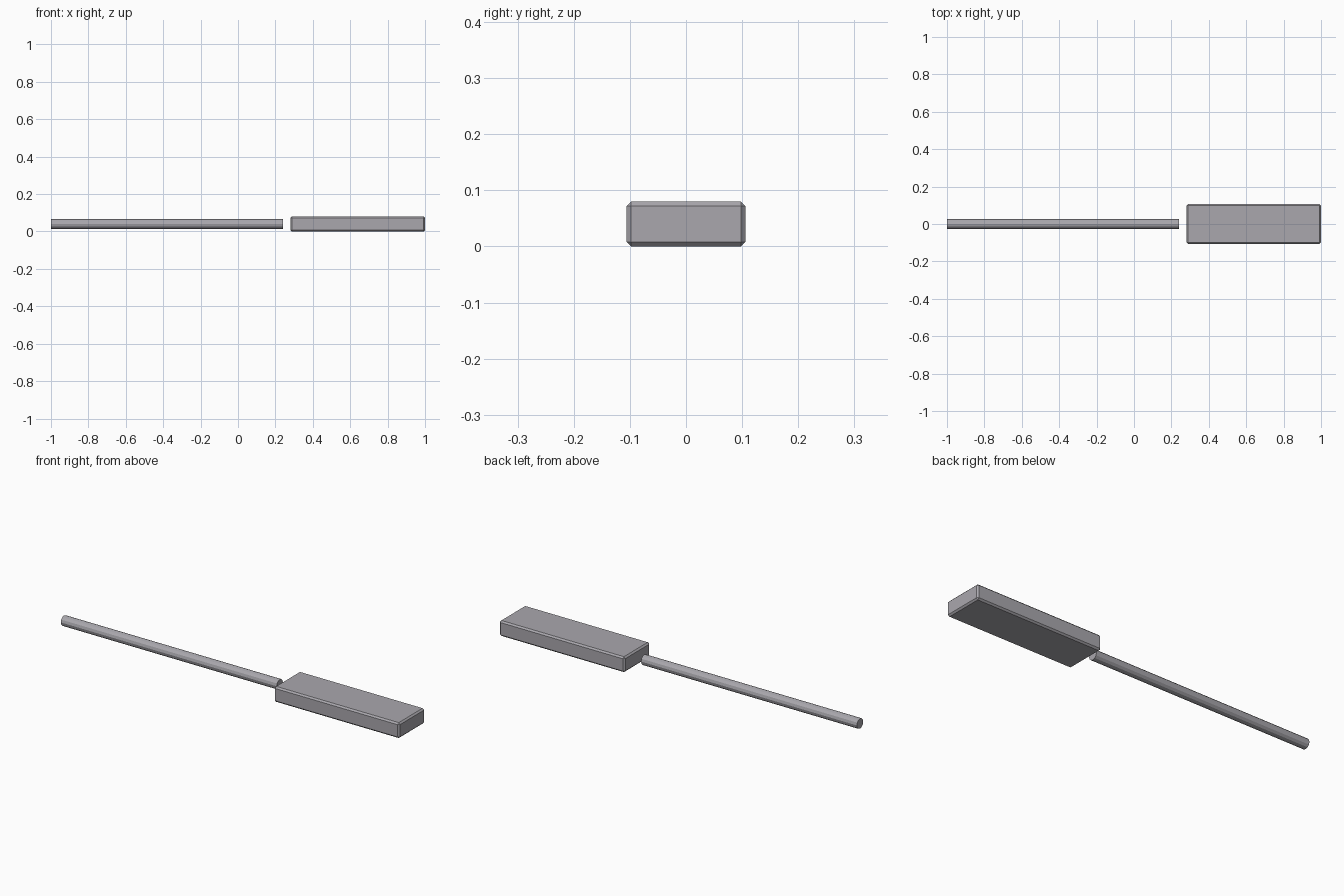
import bpy
import math

if "Cube" in bpy.data.objects:
    bpy.data.objects.remove(bpy.data.objects["Cube"])

grey = bpy.data.materials.new("grey metal")
grey.diffuse_color = (0.40, 0.39, 0.42, 1)
grey.use_nodes = True
grey.node_tree.nodes["Principled BSDF"].inputs["Base Color"].default_value = grey.diffuse_color

MID_Z = 0.04  # shared centre height

# Chamfered block
bpy.ops.mesh.primitive_cube_add(size=1, location=(0.64, 0, MID_Z))
block = bpy.context.object
block.name = "block_head"
block.scale = (0.72, 0.212, 0.08)
bpy.ops.object.transform_apply(location=False, rotation=False, scale=True)
bevel = block.modifiers.new("chamfer", "BEVEL")
bevel.width = 0.008
bevel.segments = 1
block.data.materials.append(grey)

# Thin rod, set a small gap away from the block
x0, x1 = -1.0, 0.24
bpy.ops.mesh.primitive_cylinder_add(vertices=12, radius=0.026, depth=x1 - x0,
                                    location=((x0 + x1) / 2, 0, MID_Z),
                                    rotation=(0, math.pi / 2, 0))
rod = bpy.context.object
rod.name = "rod_handle"
rod.data.materials.append(grey)
